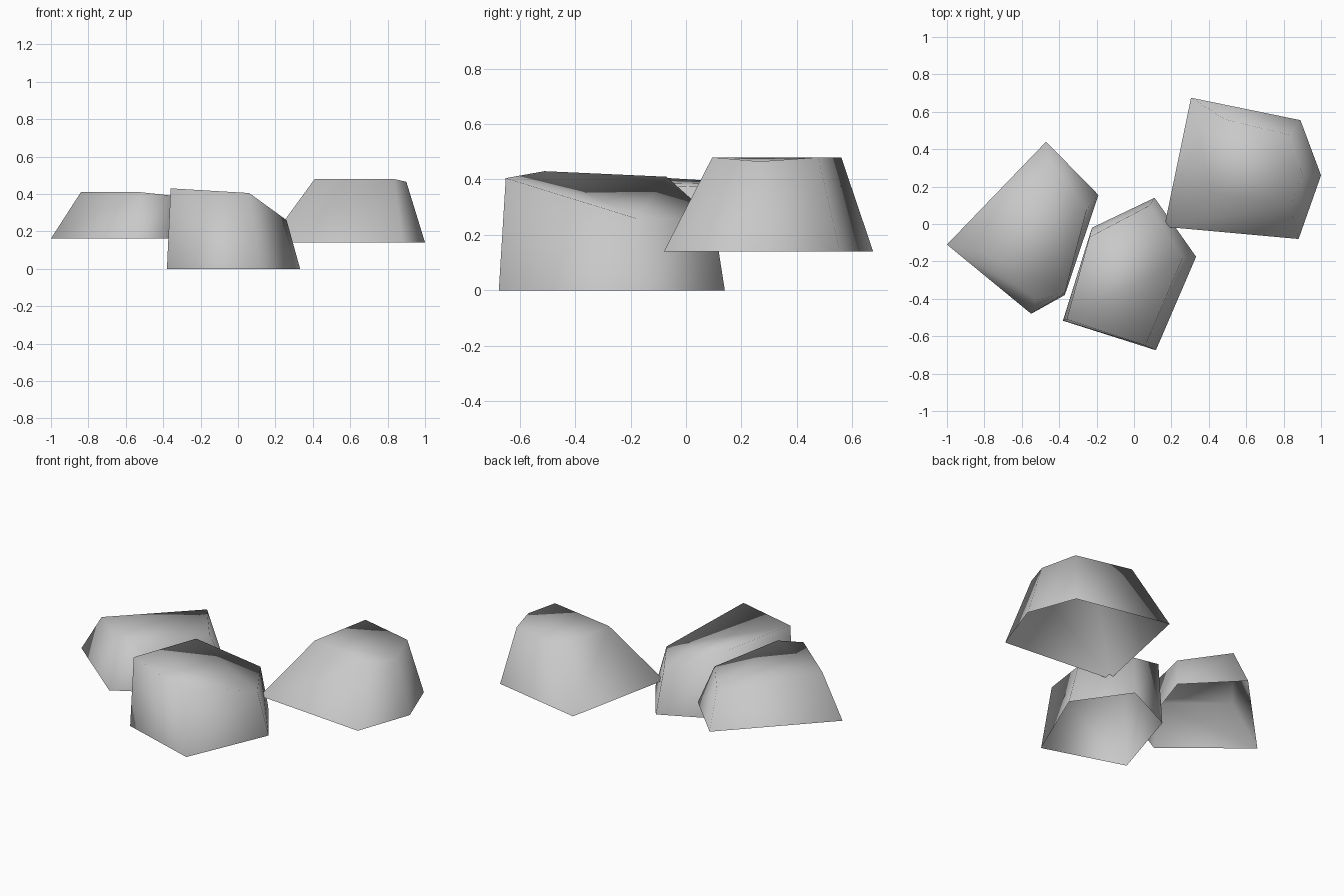
import bpy, bmesh

if "Cube" in bpy.data.objects:
    bpy.data.objects.remove(bpy.data.objects["Cube"])

stone = bpy.data.materials.new("stone_grey")
stone.diffuse_color = (0.58, 0.58, 0.58, 1)
stone.use_nodes = True
stone.node_tree.nodes["Principled BSDF"].inputs["Base Color"].default_value = stone.diffuse_color


def make_rock(name, base_z, base, top):
    """Five-sided tapered shell, open underneath; both outlines run counter-clockwise."""
    bm = bmesh.new()
    low = [bm.verts.new((x, y, base_z)) for x, y in base]
    high = [bm.verts.new(p) for p in top]
    n = len(low)
    # side walls
    for i in range(n):
        j = (i + 1) % n
        bm.faces.new((low[i], low[j], high[j], high[i]))
    # uneven top, fanned from the third corner
    for k in range(1, n - 1):
        bm.faces.new((high[2], high[(2 + k) % n], high[(3 + k) % n]))
    for f in bm.faces:
        f.smooth = True
    mesh = bpy.data.meshes.new(name)
    bm.to_mesh(mesh)
    bm.free()
    mesh.materials.append(stone)
    bpy.context.collection.objects.link(bpy.data.objects.new(name, mesh))


# left rock
make_rock("left_rock", 0.162,
          [(-1.0, -0.11), (-0.55, -0.48), (-0.37, -0.38), (-0.19, 0.155), (-0.47, 0.44)],
          [(-0.84, -0.14, 0.41), (-0.525, -0.405, 0.41), (-0.37, -0.37, 0.393),
           (-0.252, 0.08, 0.372), (-0.449, 0.337, 0.38)])

# middle rock, resting lowest with a sloping top
make_rock("middle_rock", 0.0,
          [(-0.38, -0.517), (0.117, -0.675), (0.332, -0.175), (0.11, 0.14), (-0.225, -0.02)],
          [(-0.36, -0.51, 0.43), (0.06, -0.65, 0.405), (0.26, -0.18, 0.26),
           (0.085, 0.10, 0.257), (-0.238, -0.07, 0.41)])

# right rock
make_rock("right_rock", 0.14,
          [(0.162, -0.015), (0.88, -0.08), (1.0, 0.26), (0.89, 0.555), (0.305, 0.675)],
          [(0.41, 0.17, 0.48), (0.835, 0.095, 0.48), (0.90, 0.265, 0.465),
           (0.83, 0.477, 0.48), (0.485, 0.56, 0.48)])
